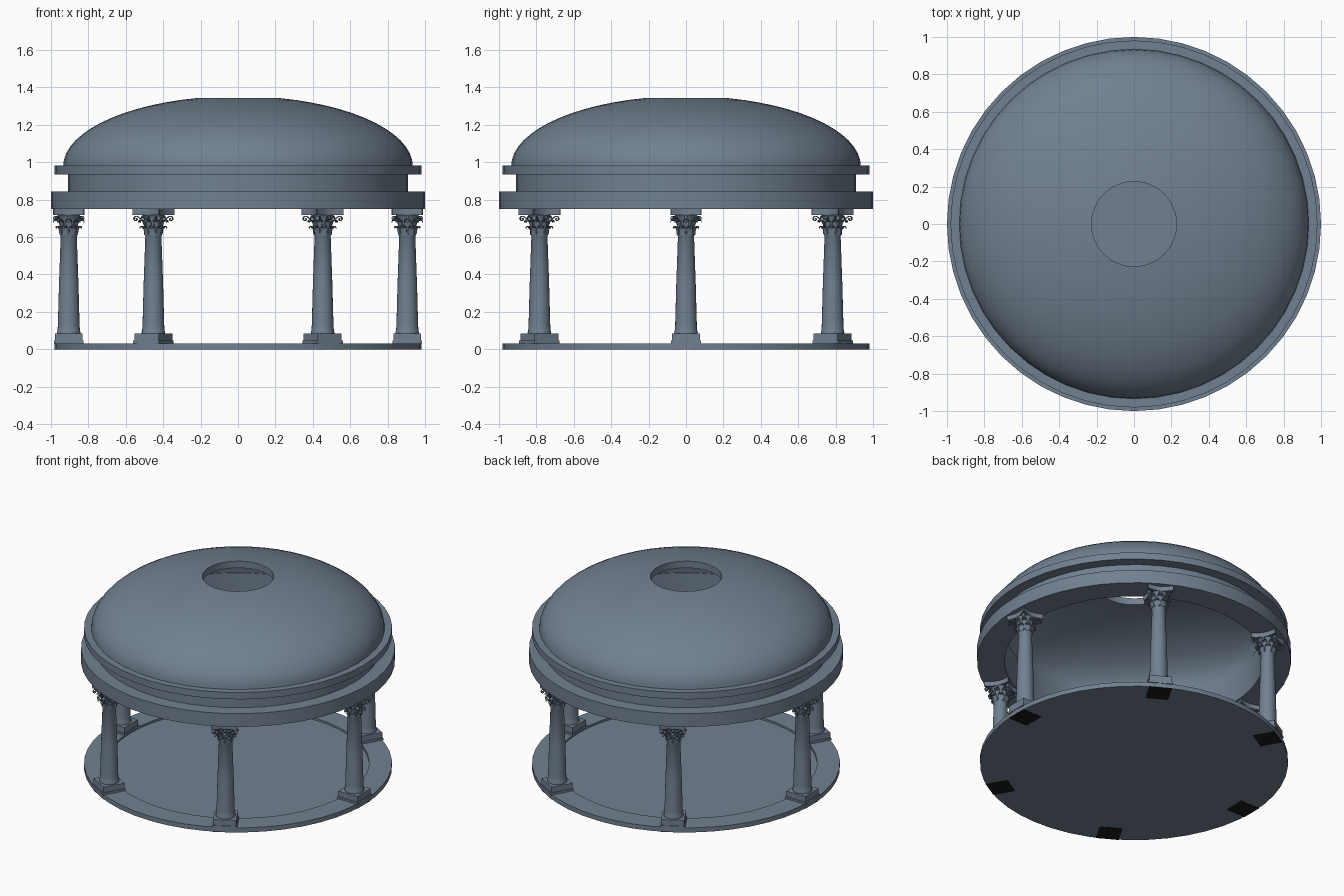
import bpy, bmesh, math
from math import sin, cos, pi, radians
from mathutils import Vector

if "Cube" in bpy.data.objects:
    bpy.data.objects.remove(bpy.data.objects["Cube"])

stone = bpy.data.materials.new("slate_stone")
stone.diffuse_color = (0.165, 0.216, 0.279, 1)
stone.use_nodes = True
stone.node_tree.nodes["Principled BSDF"].inputs["Base Color"].default_value = stone.diffuse_color
dark = bpy.data.materials.new("dark_underside")
dark.diffuse_color = (0.01, 0.01, 0.01, 1)
dark.use_nodes = True
dark.node_tree.nodes["Principled BSDF"].inputs["Base Color"].default_value = dark.diffuse_color


def finish(bm, name, mat=stone, angle=35):
    bmesh.ops.remove_doubles(bm, verts=bm.verts, dist=1e-6)
    bmesh.ops.recalc_face_normals(bm, faces=bm.faces)
    me = bpy.data.meshes.new(name)
    bm.to_mesh(me)
    bm.free()
    me.materials.append(mat)
    ob = bpy.data.objects.new(name, me)
    bpy.context.collection.objects.link(ob)
    bpy.ops.object.select_all(action='DESELECT')
    ob.select_set(True)
    bpy.context.view_layer.objects.active = ob
    bpy.ops.object.shade_smooth_by_angle(angle=radians(angle))
    return ob


def lathe(bm, profile, n, closed=True):
    """Revolve (r, z) points about z; closed joins last point to first."""
    rings = []
    for r, z in profile:
        if r == 0:
            rings.append([bm.verts.new((0, 0, z))] * n)
        else:
            rings.append([bm.verts.new((r * cos(2 * pi * i / n), r * sin(2 * pi * i / n), z))
                          for i in range(n)])
    pairs = list(zip(rings, rings[1:]))
    if closed:
        pairs.append((rings[-1], rings[0]))
    for a, b in pairs:
        for i in range(n):
            j = (i + 1) % n
            vs = list(dict.fromkeys((a[i], a[j], b[j], b[i])))
            if len(vs) > 2:
                bm.faces.new(vs)


def prism(bm, pts, z0, z1):
    lo = [bm.verts.new((x, y, z0)) for x, y in pts]
    hi = [bm.verts.new((x, y, z1)) for x, y in pts]
    bm.faces.new(lo[::-1])
    bm.faces.new(hi)
    for i in range(len(pts)):
        j = (i + 1) % len(pts)
        bm.faces.new((lo[i], lo[j], hi[j], hi[i]))


def square(h):
    return [(-h, -h), (h, -h), (h, h), (-h, h)]


def ribbon(bm, path, widths, angle, t):
    """Strip following an (r, z) path, bent outward at the given angle."""
    out, side = Vector((cos(angle), sin(angle), 0)), Vector((-sin(angle), cos(angle), 0))
    secs = []
    for i, (r, z) in enumerate(path):
        a, b = path[max(i - 1, 0)], path[min(i + 1, len(path) - 1)]
        d = Vector((b[0] - a[0], b[1] - a[1])).normalized()
        sec = []
        for s, o in ((-1, 0), (1, 0), (1, t), (-1, t)):
            p = out * (r + d.y * o) + side * (s * widths[i] / 2)
            p.z = z - d.x * o
            sec.append(bm.verts.new(p))
        secs.append(sec)
    for a, b in zip(secs, secs[1:]):
        for i in range(4):
            j = (i + 1) % 4
            bm.faces.new((a[i], a[j], b[j], b[i]))
    bm.faces.new(secs[0])
    bm.faces.new(secs[-1][::-1])


def simple_ring(name, profile, n=48):
    bm = bmesh.new()
    lathe(bm, profile, n)
    return finish(bm, name)


# Base: outer step ring and slightly sunken floor
simple_ring("base_ring", [(0.835, 0), (0.981, 0), (0.981, 0.032), (0.835, 0.032)])
bm = bmesh.new()
lathe(bm, [(0, 0), (0.836, 0), (0.836, 0.018), (0, 0.018)], 48, closed=False)
finish(bm, "floor_disc")

# Entablature: three stacked mouldings
simple_ring("entablature", [(0.825, 0.75), (1.0, 0.75), (1.0, 0.843), (0.909, 0.843),
                            (0.909, 0.935), (0.981, 0.935), (0.981, 0.983), (0.825, 0.983)])

# Dome shell with round opening at the top
N = 14


def arc(a, b, z0, r_end):
    end = math.acos(r_end / a)
    return [(a * cos(end * i / N), z0 + b * sin(end * i / N)) for i in range(N + 1)]


outer = arc(0.935, 0.376, 0.978, 0.227)
inner = arc(0.83, 0.33, 0.978, 0.227)
simple_ring("dome", outer + inner[::-1])

# Column shaft, plinth and capital, modelled once at the origin
bm = bmesh.new()
prism(bm, square(0.079), 0.03, 0.046)
prism(bm, square(0.074), 0.046, 0.085)
lathe(bm, [(0, 0.084), (0.062, 0.084), (0.063, 0.092), (0.060, 0.10), (0.058, 0.13),
           (0.052, 0.35), (0.043, 0.605), (0.047, 0.612), (0.047, 0.622), (0.042, 0.628),
           (0.043, 0.67), (0.050, 0.70), (0.062, 0.718), (0, 0.718)], 24, closed=False)

# Abacus with concave sides and clipped corners
side = [(-0.080 + 0.160 * i / 8, -0.083 + 0.022 * sin(pi * i / 8)) for i in range(9)]
pts = []
for k in range(4):
    c, s = cos(k * pi / 2), sin(k * pi / 2)
    pts += [(x * c - y * s, x * s + y * c) for x, y in side]
prism(bm, pts, 0.718, 0.75)

# Two tiers of curled leaves
low = [(0.044, 0.615), (0.046, 0.64), (0.054, 0.655), (0.066, 0.660), (0.074, 0.653), (0.073, 0.645)]
high = [(0.043, 0.63), (0.045, 0.665), (0.054, 0.686), (0.070, 0.694), (0.083, 0.687), (0.083, 0.677)]
for i in range(8):
    ribbon(bm, low, [0.028, 0.034, 0.034, 0.028, 0.016, 0.006], (i + 0.5) * pi / 4, 0.004)
    ribbon(bm, high, [0.020, 0.030, 0.034, 0.028, 0.016, 0.006], i * pi / 4, 0.004)

# Corner scrolls, and smaller scrolls at the middle of each side
for k in range(8):
    corner = k % 2
    size, cr, cz = (0.018, 0.096, 0.697) if corner else (0.010, 0.066, 0.704)
    path = [(0.046, 0.66), (0.055, 0.69)] if corner else [(0.044, 0.68), (0.049, 0.695)]
    for i in range(15):
        a, rad = pi * 0.75 - i * pi / 6, size * (1 - i / 18)
        path.append((cr + rad * cos(a), cz + rad * sin(a)))
    ribbon(bm, path, [0.018 if corner else 0.014] * len(path), k * pi / 4, 0.004)
column = finish(bm, "column_1")

# Six columns around the ring, each with a dark footing patch below
for k in range(6):
    ob = column if k == 0 else column.copy()
    if k:
        ob.name = "column_%d" % (k + 1)
        bpy.context.collection.objects.link(ob)
    a = k * pi / 3
    ob.location = (0.905 * cos(a), 0.905 * sin(a), 0)
    ob.rotation_euler = (0, 0, a)
    bm = bmesh.new()
    prism(bm, square(0.074), -0.001, 0.002)
    foot = finish(bm, "column_footing_%d" % (k + 1), dark)
    foot.location, foot.rotation_euler = ob.location, ob.rotation_euler
